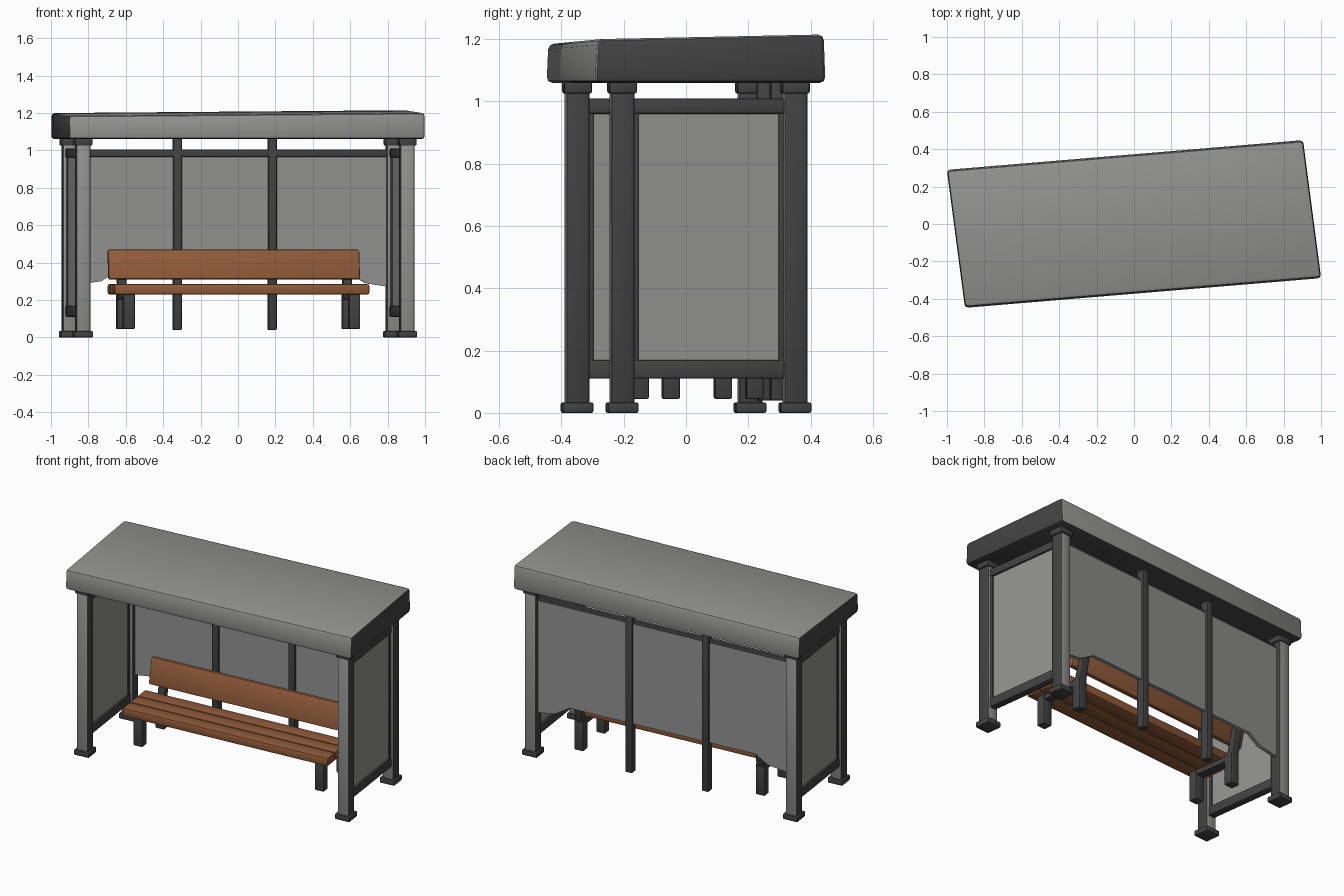
import bpy, bmesh
from math import radians
from mathutils import Matrix

cube = bpy.data.objects.get("Cube")
if cube:
    bpy.data.objects.remove(cube, do_unlink=True)

# Whole shelter stands slightly turned and skewed on the ground
PLACE = Matrix(((0.996, -0.13, 0, 0), (0.083, 0.991, 0, 0), (0, 0, 1, 0), (0, 0, 0, 1)))


def material(name, rgb):
    m = bpy.data.materials.new(name)
    m.use_nodes = True
    m.diffuse_color = (*rgb, 1)
    bsdf = m.node_tree.nodes["Principled BSDF"]
    bsdf.inputs["Base Color"].default_value = (*rgb, 1)
    bsdf.inputs["Roughness"].default_value = 0.8
    return m


GREY = material("light grey", (0.29, 0.29, 0.285))
DARK = material("dark metal", (0.055, 0.055, 0.055))
WOOD = material("brown wood", (0.28, 0.105, 0.042))


def finish(name, bm, mats, rule=None, bevel=0.0):
    if bevel:
        bmesh.ops.bevel(bm, geom=bm.edges[:], offset=bevel, segments=2,
                        profile=0.5, affect='EDGES')
    bm.normal_update()
    if rule:
        for f in bm.faces:
            f.material_index = int(rule(f))
    bm.transform(PLACE)
    bmesh.ops.recalc_face_normals(bm, faces=bm.faces[:])
    mesh = bpy.data.meshes.new(name)
    bm.to_mesh(mesh)
    bm.free()
    for m in mats:
        mesh.materials.append(m)
    ob = bpy.data.objects.new(name, mesh)
    bpy.context.collection.objects.link(ob)
    bpy.ops.object.select_all(action='DESELECT')
    ob.select_set(True)
    bpy.context.view_layer.objects.active = ob
    bpy.ops.object.shade_smooth_by_angle(angle=radians(35))
    return ob


def box_mesh(x, y, z):
    """Box from three (low, high) ranges."""
    bm = bmesh.new()
    bmesh.ops.create_cube(bm, size=1)
    for v in bm.verts:
        for i, (lo, hi) in enumerate((x, y, z)):
            v.co[i] = lo if v.co[i] < 0 else hi
    return bm


def box(name, x, y, z, mats, rule=None, bevel=0.0):
    return finish(name, box_mesh(x, y, z), mats, rule, bevel)


def around(c, half):
    return (c - half, c + half)


def prism(name, outline, axis, span, mats, bevel=0.0):
    """Extrude an outline along x or y; the second coordinate is height."""
    bm = bmesh.new()
    ends = [[bm.verts.new((s, a, z) if axis == "x" else (a, s, z)) for a, z in outline]
            for s in span]
    n = len(outline)
    bm.faces.new(ends[0])
    bm.faces.new(ends[1][::-1])
    for i in range(n):
        j = (i + 1) % n
        bm.faces.new((ends[0][i], ends[1][i], ends[1][j], ends[0][j]))
    return finish(name, bm, mats, None, bevel)


# Roof slab: gently sloped top, dark ends and underside
roof = box_mesh((-0.956, 0.956), (-0.373, 0.373), (1.06, 1.2))
for v in roof.verts:
    if v.co.z > 1.1:
        v.co.z += 0.008 * v.co.x + 0.02 * v.co.y
        v.co.y *= 0.985
finish("roof", roof, [GREY, DARK],
       lambda f: abs(f.normal.x) > 0.7 or f.normal.z < -0.5, 0.018)

POST_X, POST_Y = 0.87, 0.28
for sx, side in ((-1, "right"), (1, "left")):
    x = sx * POST_X
    # Corner posts with feet and capitals
    for sy, end in ((-1, "front"), (1, "back")):
        y = sy * POST_Y
        label = f"{end}_{side}_post"
        box(label, around(x, 0.038), around(y, 0.038), (0.02, 1.065), [GREY, DARK],
            lambda f: abs(f.normal.y) < 0.6, 0.011)
        box(label + "_foot", around(x, 0.05), around(y, 0.05), (0, 0.034), [DARK], None, 0.007)
        box(label + "_capital", around(x, 0.047), around(y, 0.045), (1.025, 1.066),
            [DARK], None, 0.008)

    # End wall: pane in a dark frame
    box(f"{side}_end_pane", around(x, 0.012), (-0.24, 0.24), (0.15, 0.98), [GREY])
    for part, z in (("bottom", (0.11, 0.17)), ("top", (0.96, 1.01))):
        box(f"{side}_end_{part}_rail", around(x, 0.024), (-0.26, 0.26), z, [DARK], None, 0.008)
    for sy, end in ((-1, "front"), (1, "back")):
        box(f"{side}_end_{end}_stile", around(x, 0.02), around(sy * 0.238, 0.012),
            (0.13, 1.0), [DARK], None, 0.005)

# Back wall: sheet raised behind the bench, top rail and slim posts
sheet = [(-0.85, 0.28), (-0.7, 0.3), (-0.62, 0.35), (0.62, 0.35), (0.72, 0.29),
         (0.85, 0.27), (0.85, 0.985), (-0.85, 0.985)]
prism("back_sheet", sheet, "y", (0.268, 0.29), [GREY])
box("back_top_rail", (-0.85, 0.85), (0.255, 0.285), (0.965, 1.005), [DARK], None, 0.006)
for i, x in enumerate((-0.29, 0.22)):
    box(f"back_slim_post_{i + 1}", around(x, 0.023), around(0.28, 0.026), (0.04, 1.07),
        [DARK], None, 0.007)

# Bench seat planks
for i in range(3):
    y = -0.115 + i * 0.095
    box(f"seat_plank_{i + 1}", (-0.685, 0.685), around(y, 0.0465), (0.23, 0.285),
        [WOOD], None, 0.01)

# Leaning backrest
prism("backrest", [(0.14, 0.312), (0.175, 0.308), (0.212, 0.465), (0.178, 0.472)],
      "x", (-0.675, 0.675), [WOOD], 0.01)

# Bench legs, bearers and backrest brackets
for x, side in ((-0.6, "right"), (0.61, "left")):
    for y, end in ((-0.1, "front"), (0.17, "back")):
        box(f"bench_{end}_{side}_leg", around(x, 0.03), around(y, 0.028), (0.045, 0.24),
            [DARK], None, 0.006)
    box(f"bench_{side}_bearer", around(x, 0.026), (-0.12, 0.19), (0.2, 0.235),
        [DARK], None, 0.005)
    prism(f"bench_{side}_bracket", [(0.15, 0.22), (0.198, 0.22), (0.235, 0.42), (0.2, 0.42)],
          "x", around(x, 0.024), [DARK], 0.005)
